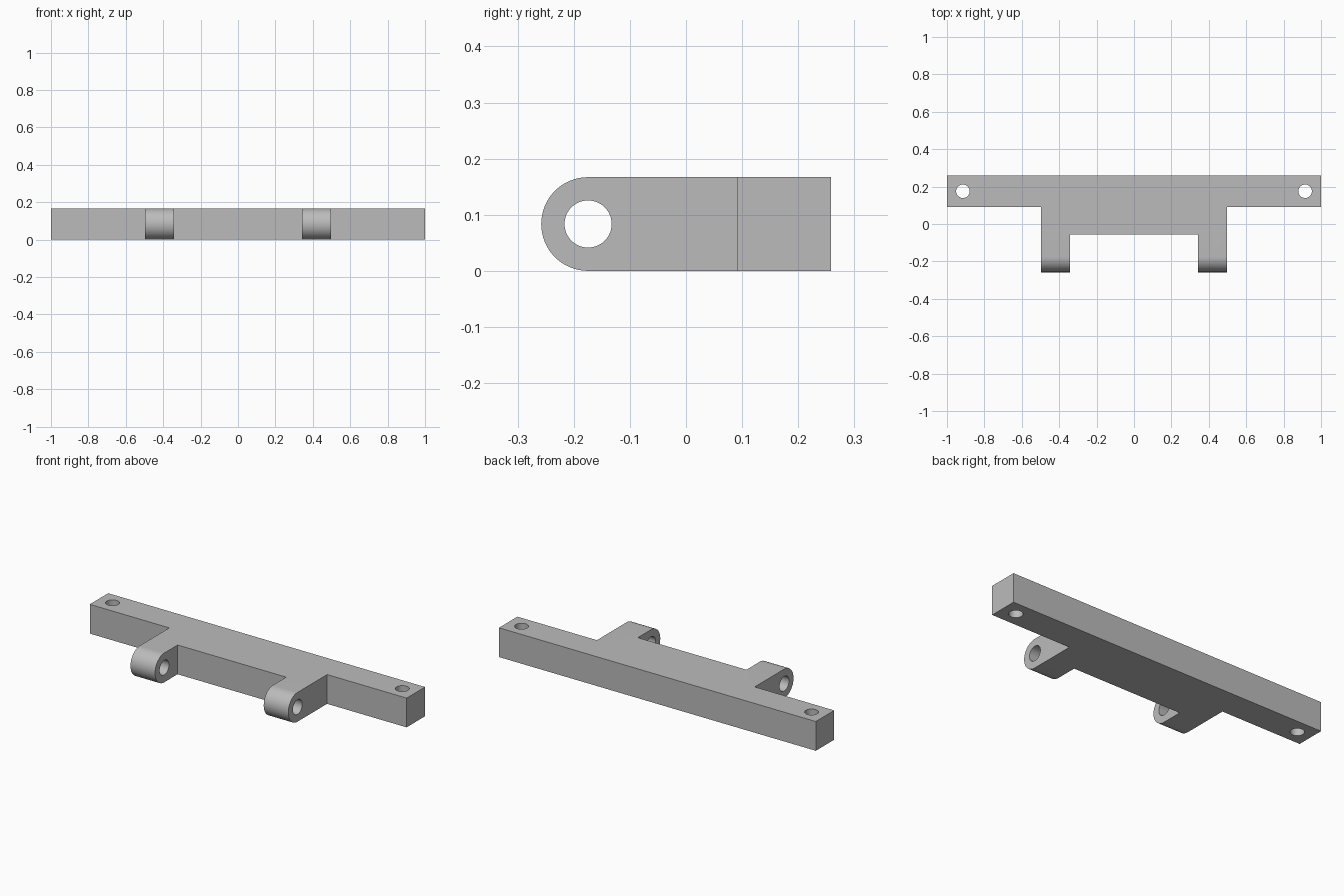
import bpy, bmesh
from math import pi
from mathutils import Vector, Matrix

cube = bpy.data.objects.get("Cube")
if cube:
    bpy.data.objects.remove(cube, do_unlink=True)

H = 0.167          # thickness
BACK = 0.258       # half depth
LUG_Y = H / 2 - BACK

grey = bpy.data.materials.new("plain_grey")
grey.use_nodes = True
grey.diffuse_color = (0.5, 0.5, 0.5, 1)
grey.node_tree.nodes["Principled BSDF"].inputs["Base Color"].default_value = grey.diffuse_color


def make_object(name, bm):
    bmesh.ops.recalc_face_normals(bm, faces=bm.faces)
    mesh = bpy.data.meshes.new(name)
    bm.to_mesh(mesh)
    bm.free()
    mesh.materials.append(grey)
    obj = bpy.data.objects.new(name, mesh)
    bpy.context.collection.objects.link(obj)
    return obj


def drill(target, centre, radius, depth, rotation):
    bm = bmesh.new()
    bmesh.ops.create_cone(bm, cap_ends=True, segments=48, radius1=radius, radius2=radius,
                          depth=depth, matrix=Matrix.Translation(centre) @ rotation)
    cutter = make_object("hole_cutter", bm)
    cutter.hide_render = True
    mod = target.modifiers.new("hole", "BOOLEAN")
    mod.operation, mod.solver, mod.object = "DIFFERENCE", "EXACT", cutter
    bpy.ops.object.modifier_apply(modifier=mod.name)
    bpy.data.objects.remove(cutter, do_unlink=True)


# Bracket plan, mirrored across x and extruded up
half = [(1, BACK), (1, 0.092), (0.498, 0.092), (0.498, -BACK), (0.343, -BACK), (0.343, -0.055)]
plan = half + [(-x, y) for x, y in reversed(half)]
bm = bmesh.new()
base = bm.faces.new([bm.verts.new((x, y, 0)) for x, y in plan])
top = bmesh.ops.extrude_face_region(bm, geom=[base])["geom"]
bmesh.ops.translate(bm, vec=(0, 0, H), verts=[v for v in top if isinstance(v, bmesh.types.BMVert)])

# Round the lug noses
noses = [e for e in bm.edges if all(v.co.y < 0.01 - BACK for v in e.verts)
         and abs(e.verts[0].co.z - e.verts[1].co.z) < 0.01]
bmesh.ops.bevel(bm, geom=noses, offset=H / 2 - 0.0002, offset_type="OFFSET",
                segments=16, profile=0.5, affect="EDGES")
bracket = make_object("hinge_bracket", bm)
bpy.context.view_layer.objects.active = bracket
bracket.select_set(True)

# Bolt holes in the bar ends and pin holes through the lugs
for side in (-1, 1):
    drill(bracket, Vector((side * 0.915, 0.175, H / 2)), 0.036, 0.4, Matrix())
    drill(bracket, Vector((side * 0.42, LUG_Y, H / 2)), 0.042, 0.3, Matrix.Rotation(pi / 2, 4, "Y"))

bpy.ops.object.shade_smooth_by_angle(angle=pi / 6)
